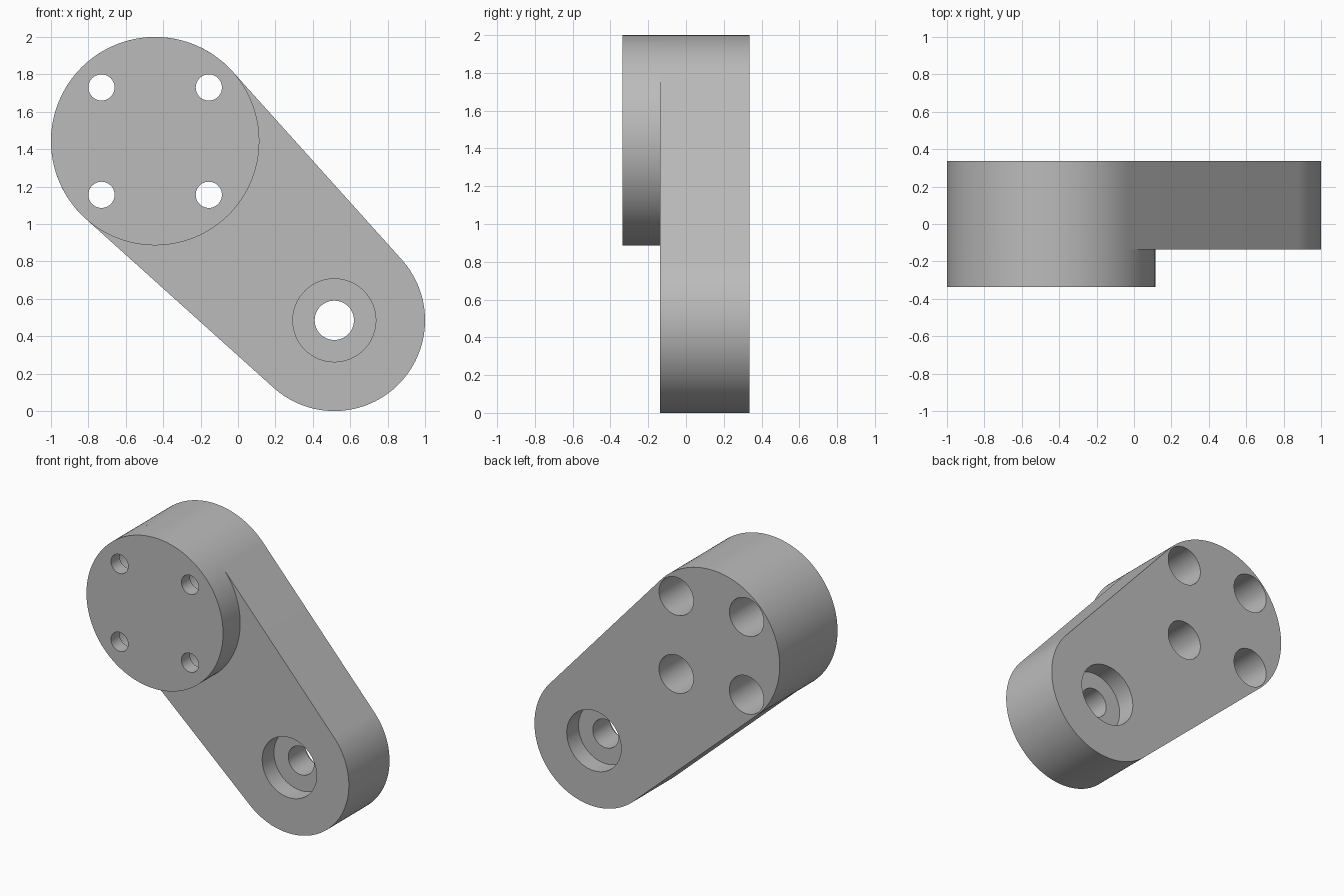
import bpy, bmesh, math
from mathutils import Vector

if "Cube" in bpy.data.objects:
    bpy.data.objects.remove(bpy.data.objects["Cube"], do_unlink=True)

HEAD, HEAD_R = Vector((-0.443, 1.443)), 0.557    # centres in x, z
PIVOT, PIVOT_R = Vector((0.515, 0.485)), 0.485
FRONT, STEP, BACK = -0.337, -0.137, 0.337        # depths in y

grey = bpy.data.materials.new("machined_grey")
grey.use_nodes = True
grey.diffuse_color = (0.5, 0.5, 0.5, 1)
grey.node_tree.nodes["Principled BSDF"].inputs["Base Color"].default_value = (0.5, 0.5, 0.5, 1)


def arc(centre, radius, start, sweep, count):
    return [centre + radius * Vector((math.cos(start + sweep * i / count),
                                      math.sin(start + sweep * i / count)))
            for i in range(count + 1)]


def loft(name, sections):
    """Solid through matching (outline, y) sections, capped at both ends."""
    bm = bmesh.new()
    rings = [[bm.verts.new((p.x, y, p.y)) for p in outline] for outline, y in sections]
    for a, b in zip(rings, rings[1:]):
        for i in range(len(a)):
            j = (i + 1) % len(a)
            bm.faces.new((a[i], a[j], b[j], b[i]))
    bm.faces.new(rings[0])
    bm.faces.new(rings[-1])
    bmesh.ops.recalc_face_normals(bm, faces=bm.faces)
    mesh = bpy.data.meshes.new(name)
    bm.to_mesh(mesh)
    bm.free()
    mesh.materials.append(grey)
    ob = bpy.data.objects.new(name, mesh)
    bpy.context.collection.objects.link(ob)
    return ob


def stepped_pin(name, centre, steps):
    return loft(name, [(arc(centre, r, 0, math.tau, 64)[:-1], y) for r, y in steps])


# Tapered arm: two end arcs joined by their common tangents
axis = PIVOT - HEAD
heading = math.atan2(axis.y, axis.x)
spread = math.acos((HEAD_R - PIVOT_R) / axis.length)
outline = arc(HEAD, HEAD_R, heading + spread, math.tau - 2 * spread, 80)
outline += arc(PIVOT, PIVOT_R, heading - spread, 2 * spread, 64)
arm = loft("arm", [(outline, STEP), (outline, BACK)])

# Round mounting flange in front of the arm
disc = arc(HEAD, HEAD_R, heading + spread, math.tau, 128)[:-1]
flange = loft("mounting_flange", [(disc, FRONT), (disc, STEP)])

# Bolt holes, counterbored deeply from the back
bolts = [stepped_pin("bolt_cutter", HEAD + Vector((sx, sz)) * 0.287,
                     [(0.07, FRONT - 0.1), (0.07, FRONT + 0.1),
                      (0.14, FRONT + 0.1), (0.14, BACK + 0.1)])
         for sx in (-1, 1) for sz in (-1, 1)]

# Pivot hole, recessed on both faces
recess = 0.137
pivot = stepped_pin("pivot_cutter", PIVOT,
                    [(0.222, STEP - 0.1), (0.222, STEP + recess),
                     (0.105, STEP + recess), (0.105, BACK - recess),
                     (0.222, BACK - recess), (0.222, BACK + 0.1)])

# Cut the holes, then smooth the curved walls
for part, cutters in ((arm, bolts + [pivot]), (flange, bolts)):
    bpy.ops.object.select_all(action='DESELECT')
    part.select_set(True)
    bpy.context.view_layer.objects.active = part
    for cutter in cutters:
        cut = part.modifiers.new("hole", 'BOOLEAN')
        cut.operation, cut.solver, cut.object = 'DIFFERENCE', 'EXACT', cutter
        bpy.ops.object.modifier_apply(modifier=cut.name)
    bpy.ops.object.shade_smooth_by_angle(angle=math.radians(30))

for cutter in bolts + [pivot]:
    bpy.data.objects.remove(cutter, do_unlink=True)
